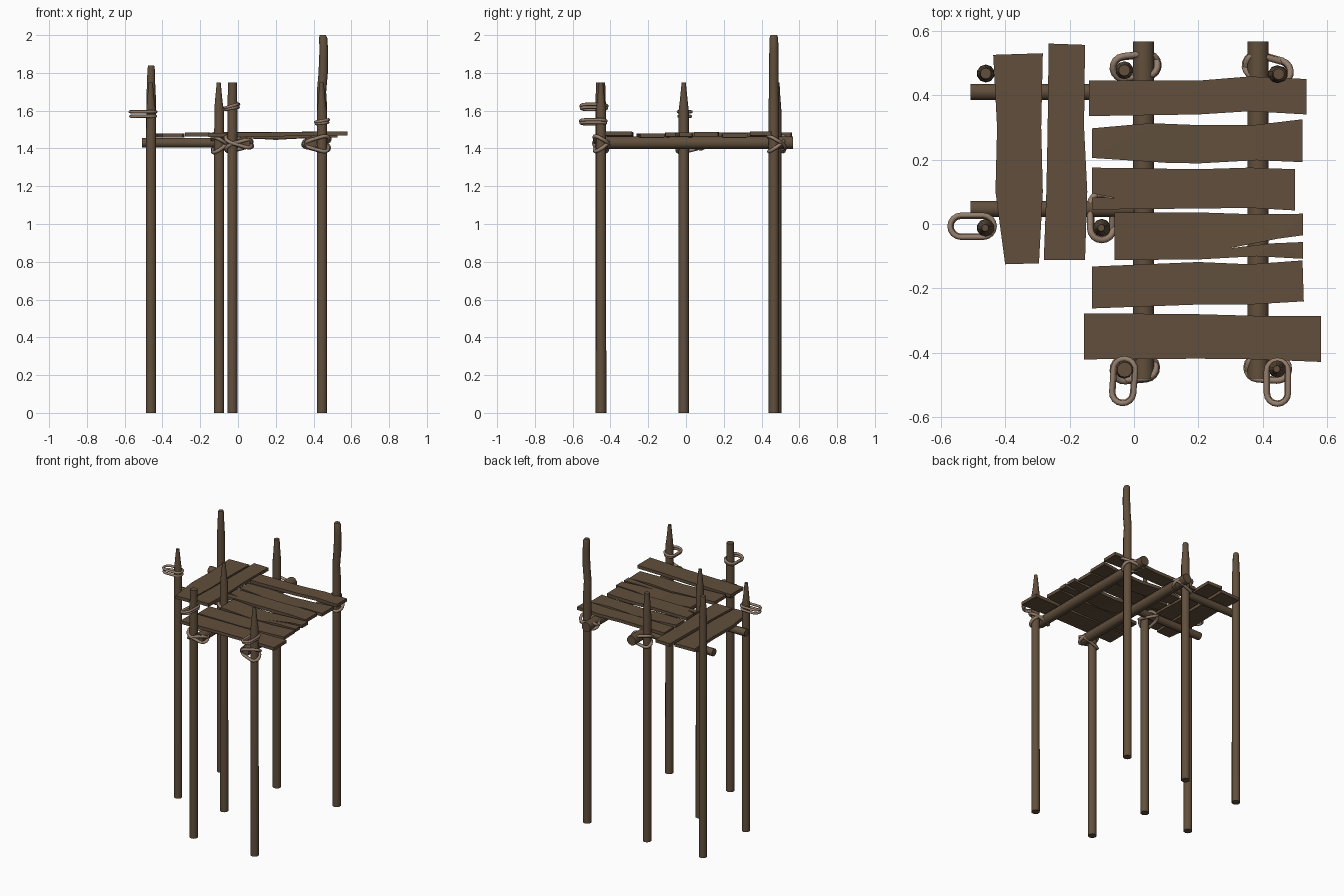
import bpy, bmesh, math
from mathutils import Vector, Matrix

if "Cube" in bpy.data.objects:
    bpy.data.objects.remove(bpy.data.objects["Cube"])


def material(name, rgb):
    m = bpy.data.materials.new(name)
    m.diffuse_color = (*rgb, 1)
    m.use_nodes = True
    m.node_tree.nodes["Principled BSDF"].inputs["Base Color"].default_value = m.diffuse_color
    return m


WOOD = material("wood", (0.12, 0.078, 0.045))
ROPE = material("rope", (0.30, 0.21, 0.15))


def finish(bm, name, mat, smooth=None):
    bmesh.ops.recalc_face_normals(bm, faces=bm.faces)
    me = bpy.data.meshes.new(name)
    bm.to_mesh(me)
    bm.free()
    me.materials.append(mat)
    ob = bpy.data.objects.new(name, me)
    bpy.context.collection.objects.link(ob)
    if smooth:
        bpy.ops.object.select_all(action='DESELECT')
        ob.select_set(True)
        bpy.context.view_layer.objects.active = ob
        bpy.ops.object.shade_smooth_by_angle(angle=math.radians(smooth))
    return ob


def skin(bm, rings, closed=False):
    n = len(rings[0])
    count = len(rings) if closed else len(rings) - 1
    for i in range(count):
        a, b = rings[i], rings[(i + 1) % len(rings)]
        for j in range(n):
            k = (j + 1) % n
            bm.faces.new((a[j], a[k], b[k], b[j]))
    if not closed:
        bm.faces.new(rings[0][::-1])
        bm.faces.new(rings[-1])


# pole made of stacked rings: (x, y, z, radius), optionally laid along an axis
def pole(name, stations, axis='Z', sides=10):
    bm = bmesh.new()
    rings = []
    for x, y, z, r in stations:
        ring = []
        for j in range(sides):
            a = 2 * math.pi * (j + 0.5) / sides
            c, s = r * math.cos(a), r * math.sin(a)
            off = {'Z': (c, s, 0), 'Y': (c, 0, s), 'X': (0, c, s)}[axis]
            ring.append(bm.verts.new(Vector((x, y, z)) + Vector(off)))
        rings.append(ring)
    skin(bm, rings)
    finish(bm, name, WOOD, 40)


# upright posts: position, then tip profile (z, radius, sideways shift)
spike = [(1.60, .027, 0), (1.65, .021, -.002), (1.75, .011, -.002)]
blunt = [(1.62, .028, 0), (1.75, .024, .001)]
posts = {
    "left_front_post": (-.46, -.012, spike),
    "left_back_post": (-.46, .467, [(1.66, .027, 0), (1.76, .022, 0), (1.815, .021, 0), (1.84, .017, 0)]),
    "inner_post": (-.10, -.012, spike),
    "front_middle_post": (-.03, -.452, blunt),
    "back_middle_post": (-.03, .477, [(1.6, .028, 0), (1.68, .022, 0), (1.75, .018, 0)]),
    "front_right_post": (.445, -.45, spike),
    "back_right_post": (.445, .465, [(1.62, .028, 0), (1.70, .026, -.003), (1.80, .026, .006),
                                     (1.92, .024, .009), (1.985, .023, .006), (2.0, .017, .004)]),
}
for name, (x, y, tip) in posts.items():
    pole(name, [(x, y, 0, .028)] + [(x + d, y, z, r) for z, r, d in tip])

# horizontal beams under the deck
for name, x in (("deck_beam_left", .03), ("deck_beam_right", .385)):
    pole(name, [(x, -.48, 1.43, .034), (x, .567, 1.43, .034)], 'Y')
for name, y in (("side_beam_front", .047), ("side_beam_back", .41)):
    pole(name, [(-.507, y, 1.43, .026), (.0, y, 1.43, .026)], 'X')


# plank: outline seen from above, top height, with a dip in the middle and end tilt
def plank(name, outline, top, thick=.022, sag=0, tilt=0):
    bm = bmesh.new()

    def height(x):
        return top - sag * max(0, 1 - abs(x - .2) / .25) + tilt * (x - .2)
    f = bm.faces.new([bm.verts.new((x, y, height(x))) for x, y in outline])
    ext = bmesh.ops.extrude_face_region(bm, geom=[f])
    for v in ext["geom"]:
        if isinstance(v, bmesh.types.BMVert):
            v.co.z -= thick
    bmesh.ops.triangulate(bm, faces=[g for g in bm.faces if len(g.verts) > 4])
    finish(bm, name, WOOD)


plank("deck_plank_1", [(-.14, .335), (.2, .34), (.36, .35), (.535, .34), (.535, .45),
                       (.36, .458), (.2, .445), (-.14, .445)], 1.487, tilt=.01)
plank("deck_plank_2", [(-.13, .205), (.1, .19), (.2, .188), (.38, .198), (.523, .192), (.523, .325),
                       (.38, .308), (.2, .307), (.05, .313), (-.13, .297)], 1.48, sag=.012)
plank("deck_plank_3", [(-.13, .045), (.2, .048), (.36, .05), (.5, .042), (.5, .17), (.36, .175),
                       (.2, .17), (-.13, .175), (-.13, .095), (-.06, .081), (-.13, .083)], 1.486)
plank("deck_plank_4", [(-.06, -.112), (.2, -.11), (.38, -.1), (.525, -.108), (.525, -.056), (.43, -.06),
                       (.297, -.075), (.45, -.045), (.525, -.035), (.525, .032), (.38, .03),
                       (.2, .036), (-.06, .035)], 1.485, sag=.018)
plank("deck_plank_5", [(-.13, -.262), (.2, -.25), (.36, -.25), (.527, -.24), (.523, -.113),
                       (.36, -.125), (.2, -.118), (-.13, -.132)], 1.48, sag=.008)
plank("deck_plank_6", [(-.155, -.42), (.2, -.418), (.38, -.42), (.58, -.428), (.58, -.285),
                       (.38, -.285), (.2, -.28), (-.155, -.277)], 1.486, tilt=.012)
plank("side_plank_1", [(-.40, -.125), (-.295, -.122), (-.283, .1), (-.288, .3), (-.283, .53),
                       (-.437, .525), (-.425, .3), (-.43, .1)], 1.48)
plank("side_plank_2", [(-.28, -.112), (-.152, -.112), (-.145, .1), (-.155, .3), (-.152, .556),
                       (-.265, .56), (-.268, .3), (-.272, .1)], 1.484)


# rope loop: stadium path from p to q, sloped along and across its length
def rope_points(p, q, r, z, along, across):
    p, q = Vector(p), Vector(q)
    d = (q - p).normalized()
    s = Vector((-d.y, d.x))
    half = (q - p).length / 2 + r
    mid = (p + q) / 2
    pts = []
    for c, sign in ((q, 1), (p, -1)):
        for i in range(9):
            a = math.pi * (i / 8 - .5)
            v = c + sign * r * (math.cos(a) * d + math.sin(a) * s)
            w = v - mid
            pts.append(Vector((v.x, v.y, z + along * w.dot(d) / half + across * w.dot(s) / r)))
    return pts


def rope(name, loops, thick=.010, sides=8):
    bm = bmesh.new()
    for pts in loops:
        rings = []
        n = len(pts)
        for i, p in enumerate(pts):
            t = (pts[(i + 1) % n] - pts[i - 1]).normalized()
            u = t.cross(Vector((0, 0, 1))).normalized()
            v = u.cross(t)
            rings.append([bm.verts.new(p + thick * (math.cos(a) * u + math.sin(a) * v))
                          for a in (2 * math.pi * j / sides for j in range(sides))])
        skin(bm, rings, closed=True)
    finish(bm, name, ROPE, 60)


# loose loops hanging high on three posts
for name, p, q, z, tilt in (
        ("left_loop", (-.537, -.007), (-.468, -.007), 1.582, 0),
        ("front_middle_loop", (-.035, -.523), (-.03, -.452), 1.618, -.010),
        ("front_right_loop", (.445, -.525), (.445, -.457), 1.54, -.006)):
    gap = .012 if name == "left_loop" else .006
    rope(name, [rope_points(p, q, .034, z + gap, 0, tilt),
                rope_points(p, q, .031, z - gap, 0, tilt * .6)], .0085)

# lashings binding posts to beams
for name, p, q, z in (
        ("front_middle_lashing", (-.03, -.452), (.035, -.446), 1.425),
        ("front_right_lashing", (.445, -.45), (.385, -.446), 1.425),
        ("back_middle_lashing", (-.03, .485), (.04, .493), 1.425),
        ("back_right_lashing", (.45, .472), (.38, .492), 1.425),
        ("inner_lashing", (-.10, -.014), (-.10, .06), 1.42)):
    rope(name, [rope_points(p, q, .036, z + .01, -.02, .018),
                rope_points(p, q, .033, z - .01, .018, -.02)], .010)
